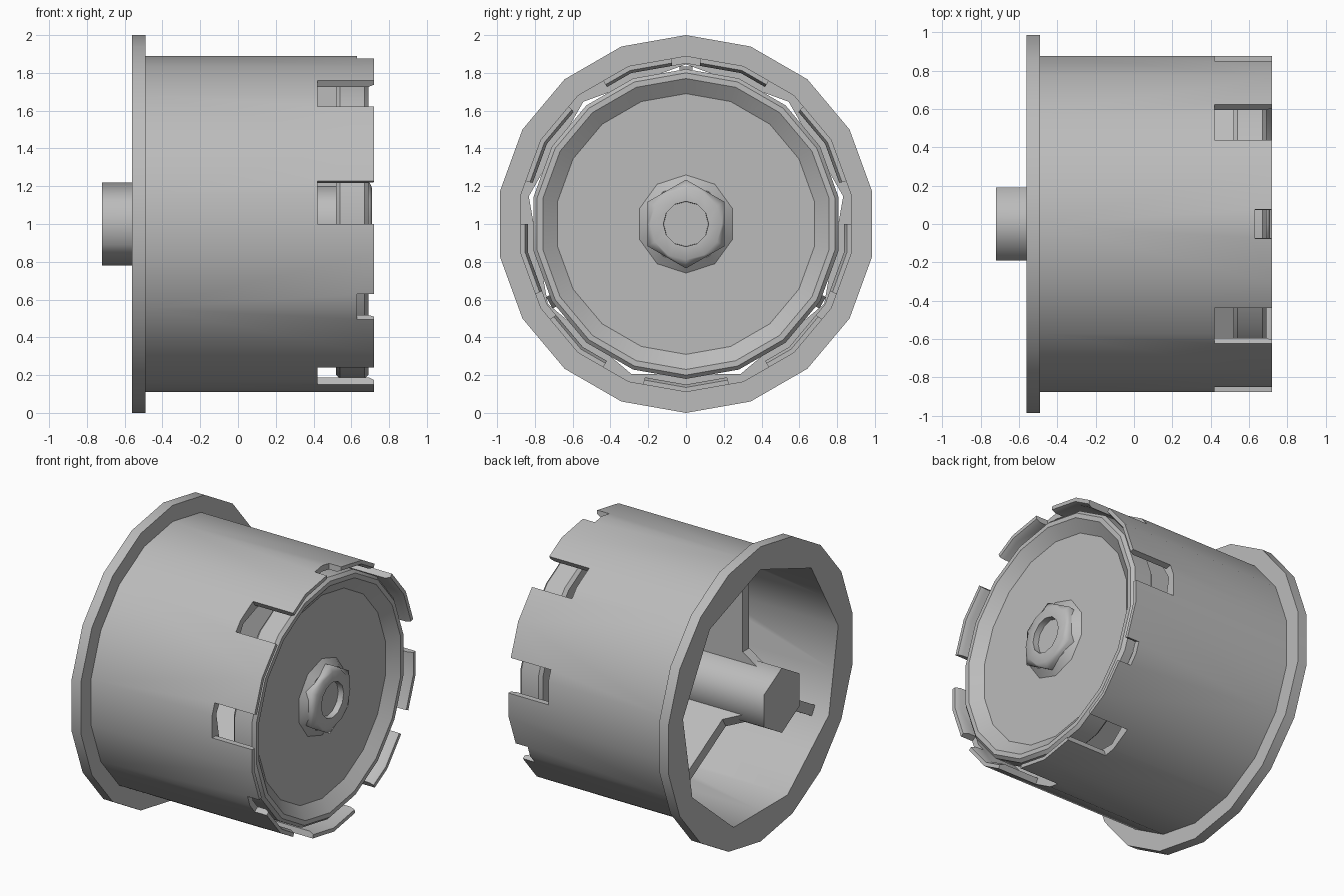
import bpy, bmesh
from math import sin, cos, pi, radians

cube = bpy.data.objects.get("Cube")
if cube:
    bpy.data.objects.remove(cube, do_unlink=True)

grey = bpy.data.materials.new("plain_grey")
grey.use_nodes = True
grey.diffuse_color = (0.5, 0.5, 0.5, 1)
grey.node_tree.nodes["Principled BSDF"].inputs["Base Color"].default_value = (0.5, 0.5, 0.5, 1)


def polar(x, r, a):
    """Point around the main axis, with angle a measured from the top."""
    return (x, r * sin(a), 1 + r * cos(a))


def make_object(name, bm):
    bmesh.ops.recalc_face_normals(bm, faces=bm.faces)
    mesh = bpy.data.meshes.new(name)
    bm.to_mesh(mesh)
    bm.free()
    mesh.materials.append(grey)
    ob = bpy.data.objects.new(name, mesh)
    bpy.context.collection.objects.link(ob)
    return ob


def smooth(ob, angle):
    bpy.ops.object.select_all(action='DESELECT')
    ob.select_set(True)
    bpy.context.view_layer.objects.active = ob
    bpy.ops.object.shade_smooth_by_angle(angle=radians(angle))


def lathe(name, profile, sides, tube=False):
    """Revolve (x, even radius, odd radius) rings; ends are capped or joined."""
    bm = bmesh.new()
    rings = []
    for x, even, odd in profile:
        rings.append([bm.verts.new(polar(x, odd if k % 2 else even, 2 * pi * k / sides))
                      for k in range(sides)])
    pairs = list(zip(rings, rings[1:]))
    if tube:
        pairs.append((rings[-1], rings[0]))
    else:
        bm.faces.new(rings[0])
        bm.faces.new(rings[-1])
    for a, b in pairs:
        for k in range(sides):
            j = (k + 1) % sides
            bm.faces.new((a[k], a[j], b[j], b[k]))
    return make_object(name, bm)


def extrude_between(name, lower, upper):
    """Prism joining two matching outlines."""
    bm = bmesh.new()
    a = [bm.verts.new(p) for p in lower]
    b = [bm.verts.new(p) for p in upper]
    bm.faces.new(a)
    bm.faces.new(b)
    for k in range(len(a)):
        j = (k + 1) % len(a)
        bm.faces.new((a[k], a[j], b[j], b[k]))
    return make_object(name, bm)


def circle(x, r):
    return (x, r, r)


# Flanged shell: round outside, nine-sided bore, thin lip at the open end
bore, flat = 0.845, 0.845 * cos(pi / 9)
shell = lathe("flanged_shell", [
    circle(-0.56, 1), circle(-0.49, 1), circle(-0.49, 0.89), circle(0.72, 0.89),
    circle(0.72, 0.865), circle(0.69, 0.85), circle(0.42, 0.85),
    (0.42, bore, flat), (-0.56, bore, flat)], 18, tube=True)

# Notches in the lip, repeated three times around
for turn in (0, 120, 240):
    for start, end, x in ((-5, 5, 0.63), (30, 45, 0.42), (75, 90, 0.42)):
        a, b = radians(turn + start), radians(turn + end)
        outline = ((0.7, a), (1.1, a), (1.1, b), (0.7, b))
        cutter = extrude_between("notch_cutter", [polar(x, r, t) for r, t in outline],
                                 [polar(0.8, r, t) for r, t in outline])
        cutter.hide_render = True
        mod = shell.modifiers.new("notch", 'BOOLEAN')
        mod.operation, mod.solver, mod.object = 'DIFFERENCE', 'EXACT', cutter
        bpy.context.view_layer.objects.active = shell
        bpy.ops.object.modifier_apply(modifier=mod.name)
        bpy.data.objects.remove(cutter, do_unlink=True)
smooth(shell, 42)

# End disc with a raised rim and sloped recess
disc = lathe("end_disc", [
    circle(0.52, 0.8), circle(0.54, 0.82), circle(0.67, 0.82), circle(0.69, 0.8),
    circle(0.69, 0.77), circle(0.63, 0.69)], 18)
smooth(disc, 30)

# Tapered collar around the hub
collar = lathe("hub_collar", [circle(0.6, 0.26), circle(0.63, 0.26), circle(0.67, 0.21)], 10)
smooth(collar, 30)

# Six-sided hub with a blind hole in its outer end
hexa = cos(pi / 6)
hub = lathe("hex_hub", [
    (-0.72, 0.22, 0.22 * hexa), (0.6, 0.22, 0.22 * hexa), (0.69, 0.235, 0.235 * hexa),
    circle(0.71, 0.19), circle(0.71, 0.12), circle(0.45, 0.11), circle(0.4, 0.06)], 12)
smooth(hub, 65)

# Three ribs tying the hub and disc to the shell
rib_outline = ((0.53, 0.1), (0.53, 0.8), (0.4, 0.835), (-0.45, 0.835),
               (-0.45, 0.27), (-0.57, 0.19), (-0.57, 0.1))
for name, turn in (("top_rib", 0), ("back_rib", 120), ("front_rib", 240)):
    t = radians(turn)
    sides = []
    for h in (-0.035, 0.035):
        sides.append([(x, r * sin(t) + h * cos(t), 1 + r * cos(t) - h * sin(t))
                      for x, r in rib_outline])
    extrude_between(name, *sides)
